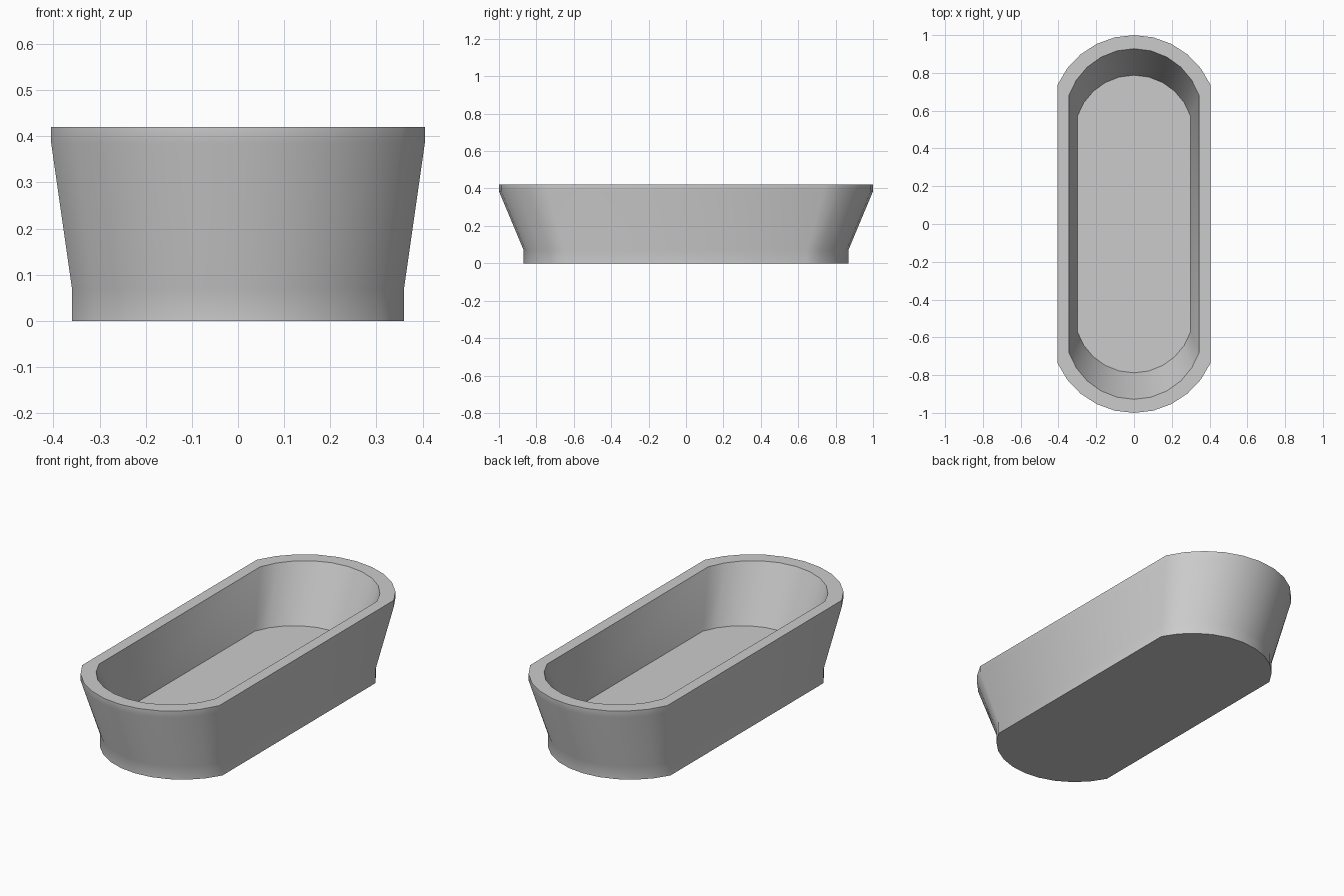
import bpy, bmesh, math

if "Cube" in bpy.data.objects:
    bpy.data.objects.remove(bpy.data.objects["Cube"])

SEG = 10  # segments per rounded end

def outline(half_w, half_l, corner_y):
    """Slot outline: straight long sides closed by shallow circular arcs."""
    rise = half_l - corner_y
    r = (half_w ** 2 + rise ** 2) / (2 * rise)
    a = math.asin(half_w / r)
    end = []
    for i in range(SEG + 1):
        t = a - 2 * a * i / SEG
        end.append((r * math.sin(t), half_l - r + r * math.cos(t)))
    return end + [(-x, -y) for x, y in end]

# Section, from outer base over the rim to the inner floor:
# half width, half length, where the end arc begins, height
section = [
    (0.36, 0.868, 0.645, 0.0),
    (0.36, 0.868, 0.645, 0.07),
    (0.405, 1.0, 0.737, 0.385),
    (0.405, 1.0, 0.737, 0.42),
    (0.345, 0.928, 0.68, 0.42),
    (0.30, 0.788, 0.57, 0.13),
]

bm = bmesh.new()
rings = [[bm.verts.new((x, y, z)) for x, y in outline(w, l, c)]
         for w, l, c, z in section]
for lo, hi in zip(rings, rings[1:]):
    n = len(lo)
    for i in range(n):
        j = (i + 1) % n
        bm.faces.new((lo[i], lo[j], hi[j], hi[i]))
bm.faces.new(rings[0][::-1])   # underside
bm.faces.new(rings[-1])        # inner floor
bmesh.ops.recalc_face_normals(bm, faces=bm.faces[:])

mesh = bpy.data.meshes.new("tray")
bm.to_mesh(mesh)
bm.free()
tray = bpy.data.objects.new("tray", mesh)
bpy.context.collection.objects.link(tray)

# Smooth walls, crisp rim and base edges
bpy.context.view_layer.objects.active = tray
tray.select_set(True)
bpy.ops.object.shade_smooth_by_angle(angle=math.radians(50))
